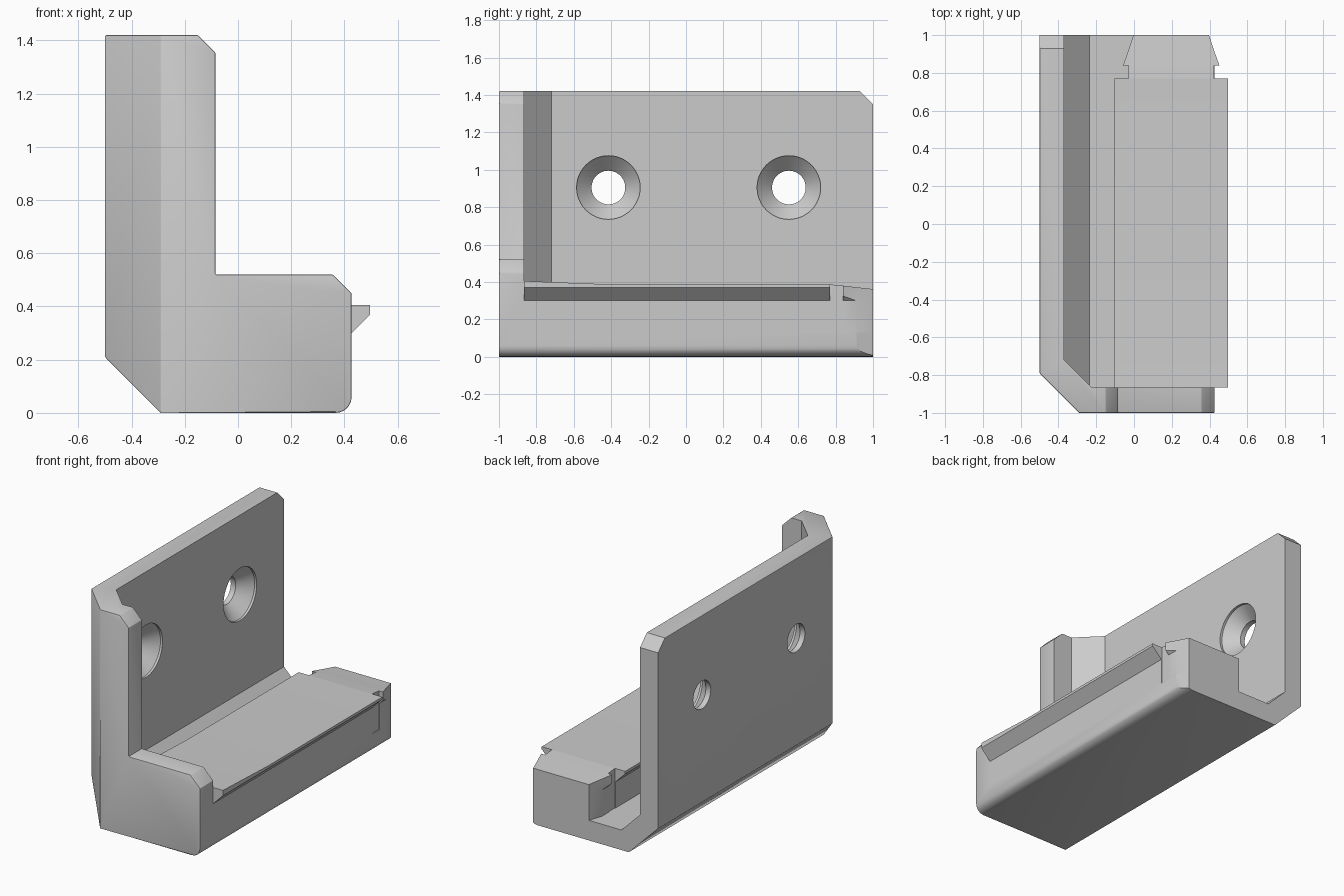
import bpy, bmesh, math
from mathutils import Vector

cube = bpy.data.objects.get("Cube")
if cube:
    bpy.data.objects.remove(cube, do_unlink=True)

grey = bpy.data.materials.new("plain_grey")
grey.use_nodes = True
colour = (0.6, 0.6, 0.6, 1)
grey.diffuse_color = colour
grey.node_tree.nodes["Principled BSDF"].inputs["Base Color"].default_value = colour


def loft(rings):
    """Closed solid skinned through rings of equal point count."""
    bm = bmesh.new()
    loops = [[bm.verts.new(p) for p in ring] for ring in rings]
    n = len(loops[0])
    for a, b in zip(loops, loops[1:]):
        for i in range(n):
            j = (i + 1) % n
            bm.faces.new((a[i], a[j], b[j], b[i]))
    bm.faces.new(loops[0][::-1])
    bm.faces.new(loops[-1])
    bmesh.ops.remove_doubles(bm, verts=bm.verts, dist=1e-5)
    bmesh.ops.recalc_face_normals(bm, faces=bm.faces)
    return bm


def slice_off(bm, point, normal):
    """Remove everything on the normal side of a plane and cap it."""
    geom = bm.verts[:] + bm.edges[:] + bm.faces[:]
    bmesh.ops.bisect_plane(bm, geom=geom, plane_co=point, plane_no=Vector(normal).normalized(),
                           clear_outer=True)
    bmesh.ops.holes_fill(bm, edges=[e for e in bm.edges if e.is_boundary])
    bmesh.ops.recalc_face_normals(bm, faces=bm.faces)


def finish(bm, name):
    mesh = bpy.data.meshes.new(name)
    bm.to_mesh(mesh)
    bm.free()
    mesh.materials.append(grey)
    ob = bpy.data.objects.new(name, mesh)
    bpy.context.collection.objects.link(ob)
    return ob


def combine(target, other, operation):
    """Apply a boolean and discard the helper object."""
    mod = target.modifiers.new(operation, "BOOLEAN")
    mod.operation, mod.object, mod.solver = operation, other, "EXACT"
    bpy.context.view_layer.objects.active = target
    bpy.ops.object.modifier_apply(modifier=mod.name)
    bpy.data.objects.remove(other, do_unlink=True)


SIDE, MID, HALF = 0.427, 0.197, 0.23
WALL, FLOOR, END = -0.37, 0.13, -0.865

# Outer envelope: L-shaped profile with a rounded lower edge
R = 0.06
rounded = [(SIDE - R + R * math.sin(t), R - R * math.cos(t))
           for t in (math.pi / 2 * i / 6 for i in range(7))]
profile = [(-0.5, 0.21), (-0.29, 0)] + rounded + [
    (SIDE, 0.45), (0.357, 0.52), (-0.085, 0.52), (-0.085, 1.355), (-0.15, 1.42), (-0.5, 1.42)]
bm = loft([[(x, y, z) for x, z in profile] for y in (-1, 1)])
slice_off(bm, (-0.29, -1, 0), (-1, -1, 0))          # front corner chamfer
slice_off(bm, (0, 0.93, 1.42), (0, 1, 1))           # top back corner
slice_off(bm, (SIDE, 0.91, 0), (0.09, 0.03, 0))     # taper at the open end
soft = [e for e in bm.edges if e.calc_face_angle(0) > 0.35
        and not all(v.co.y > 0.9 for v in e.verts)]
bmesh.ops.bevel(bm, geom=soft, offset=0.012, segments=2, profile=0.5, affect="EDGES",
                clamp_overlap=True)
body = finish(bm, "bracket_body")

# Inner cavity with chamfered corners
box = [(WALL, FLOOR), (1, FLOOR), (1, 2), (WALL, 2)]
bm = loft([[(x, y, z) for x, z in box] for y in (END, 1.2)])
slice_off(bm, (WALL, 0, 0.264), (-1, 0, -1))
slice_off(bm, (WALL, -0.72, 0), (-1, -1, 0))
combine(body, finish(bm, "cavity_cutter"), "DIFFERENCE")


# Rail with undercut lips, a neck and a tapered catch
def rail_section(y, half, width, top):
    side = [(half, FLOOR), (half, 0.3), (width, 0.3 + width - half), (width, top)]
    pts = side + [(-x, z) for x, z in reversed(side)]
    return [(MID + x, y, z) for x, z in pts]


LIP = 0.3
stations = [(END, HALF, LIP, 0.405), (-0.4, HALF, LIP, 0.387), (0.77, HALF, LIP, 0.387),
            (0.77, HALF - 0.004, HALF - 0.004, 0.387), (0.84, HALF - 0.004, HALF - 0.004, 0.38),
            (0.84, HALF, 0.255, 0.38), (0.91, HALF, HALF, 0.372), (1, 0.2, 0.2, 0.362)]
rail = finish(loft([rail_section(*s) for s in stations]), "rail")
combine(body, rail, "UNION")

# Countersunk screw holes
for y in (-0.415, 0.55):
    rings = [[(x, y + r * math.cos(a), 0.905 + r * math.sin(a))
              for a in (math.tau * i / 48 for i in range(48))]
             for x, r in ((-0.6, 0.09), (-0.465, 0.09), (-0.385, 0.17), (-0.3, 0.17))]
    combine(body, finish(loft(rings), "hole_cutter"), "DIFFERENCE")

bpy.ops.object.select_all(action="DESELECT")
body.select_set(True)
bpy.context.view_layer.objects.active = body
bpy.ops.object.shade_smooth_by_angle(angle=math.radians(25))
